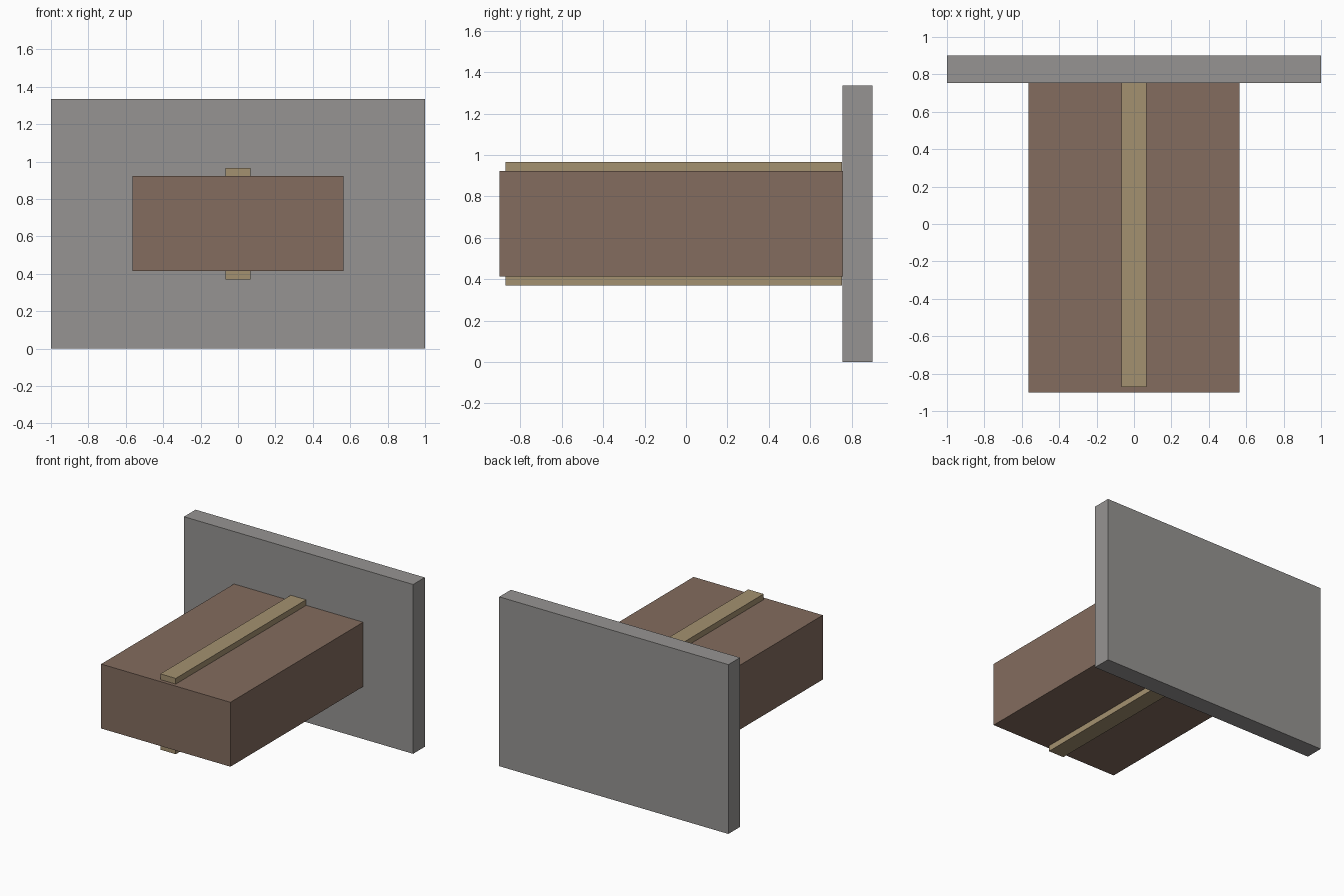
import bpy

if "Cube" in bpy.data.objects:
    bpy.data.objects.remove(bpy.data.objects["Cube"])


def material(name, color):
    mat = bpy.data.materials.new(name)
    mat.diffuse_color = (*color, 1.0)
    mat.use_nodes = True
    mat.node_tree.nodes["Principled BSDF"].inputs["Base Color"].default_value = mat.diffuse_color
    return mat


def box(name, lo, hi, mat):
    """Axis-aligned box between two opposite corners."""
    centre = [(a + b) / 2 for a, b in zip(lo, hi)]
    bpy.ops.mesh.primitive_cube_add(size=1, location=centre)
    obj = bpy.context.object
    obj.name = name
    obj.scale = [b - a for a, b in zip(lo, hi)]
    bpy.ops.object.transform_apply(location=False, rotation=False, scale=True)
    obj.data.materials.append(mat)
    return obj


grey = material("grey", (0.305, 0.296, 0.288))
brown = material("brown", (0.227, 0.150, 0.112))
tan = material("tan", (0.371, 0.283, 0.162))

# Upright plate at the back
box("back_plate", (-1, 0.755, 0), (1, 0.9, 1.336), grey)

# Long block standing out from the plate
bottom, top = 0.414, 0.922
box("block", (-0.564, -0.9, bottom), (0.564, 0.755, top), brown)

# Raised strips along the top and underside of the block
rise = 0.045
for name, z in (("top_strip", top), ("bottom_strip", bottom - rise)):
    box(name, (-0.067, -0.872, z), (0.067, 0.753, z + rise), tan)
